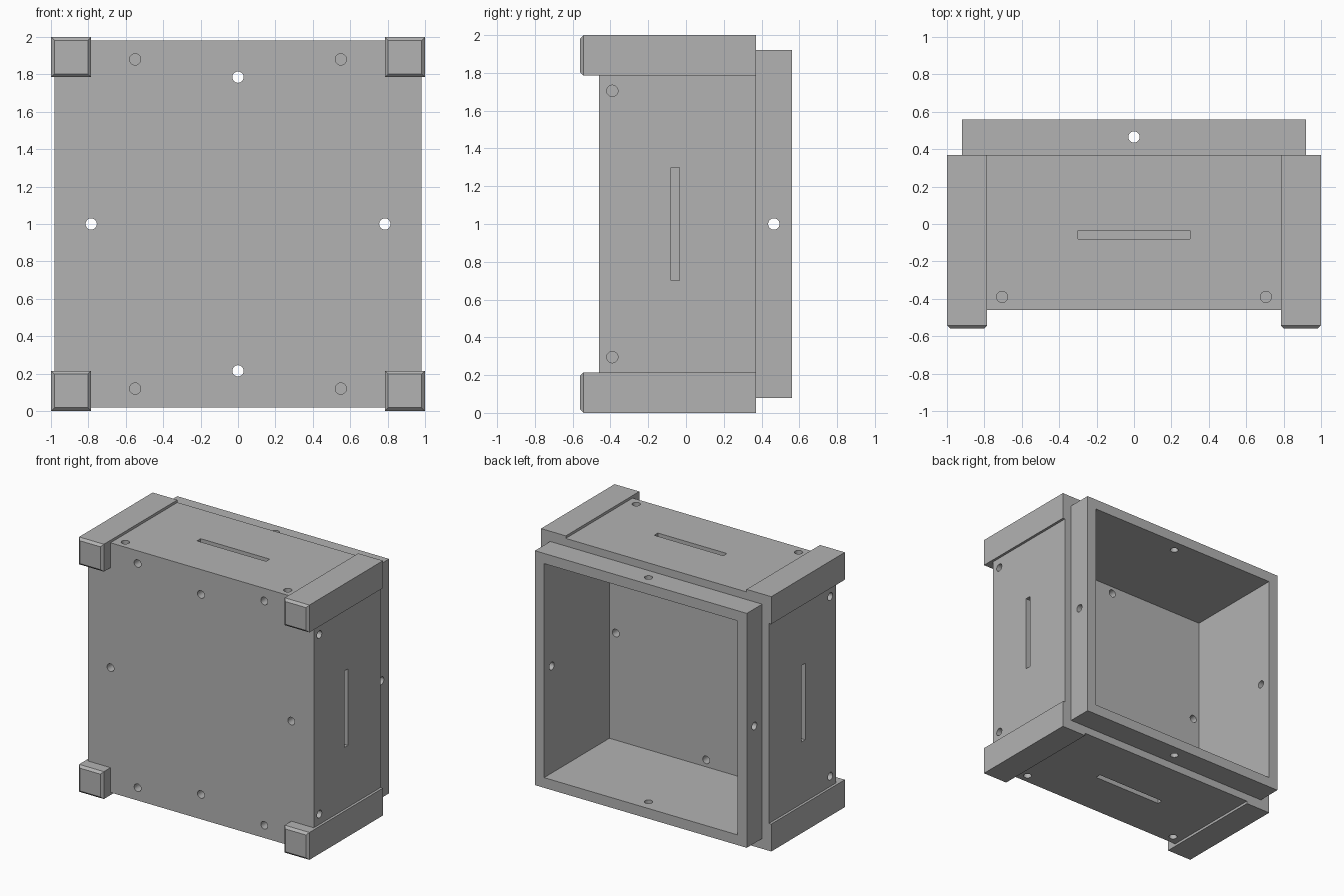
import bpy
import bmesh
from math import pi
from mathutils import Matrix, Vector

cube = bpy.data.objects.get("Cube")
if cube:
    bpy.data.objects.remove(cube, do_unlink=True)

grey = bpy.data.materials.new("plain grey")
grey.use_nodes = True
colour = (0.45, 0.45, 0.45, 1)
grey.diffuse_color = colour
grey.node_tree.nodes["Principled BSDF"].inputs["Base Color"].default_value = colour


def add_object(name, bm):
    mesh = bpy.data.meshes.new(name)
    bm.to_mesh(mesh)
    bm.free()
    mesh.materials.append(grey)
    obj = bpy.data.objects.new(name, mesh)
    bpy.context.collection.objects.link(obj)
    return obj


def add_box(bm, low, high):
    low, high = Vector(low), Vector(high)
    size = Matrix.Diagonal((*(high - low), 1))
    return bmesh.ops.create_cube(bm, size=1, matrix=Matrix.Translation((low + high) / 2) @ size)


def add_hole(bm, centre, axis, length, radius=0.03):
    turn = {"x": Matrix.Rotation(pi / 2, 4, "Y"), "y": Matrix.Rotation(pi / 2, 4, "X"),
            "z": Matrix.Identity(4)}[axis]
    bmesh.ops.create_cone(bm, cap_ends=True, segments=32, radius1=radius, radius2=radius,
                          depth=length, matrix=Matrix.Translation(centre) @ turn)


def box(name, low, high):
    bm = bmesh.new()
    add_box(bm, low, high)
    return add_object(name, bm)


def cut(obj, cutter):
    cutter.hide_render = True
    mod = obj.modifiers.new("cut", "BOOLEAN")
    mod.operation = "DIFFERENCE"
    mod.solver = "EXACT"
    mod.object = cutter
    bpy.context.view_layer.objects.active = obj
    bpy.ops.object.modifier_apply(modifier=mod.name)


# Main case and the narrower rim at its open back
case = box("case", (-0.98, -0.46, 0.02), (0.98, 0.37, 1.98))
rim = box("back_rim", (-0.92, 0.37, 0.08), (0.92, 0.56, 1.92))

# Hollow interior, open at the back
cavity = box("cavity_cutter", (-0.84, -0.25, 0.16), (0.84, 0.8, 1.84))
cut(case, cavity)
cut(rim, cavity)

# Screw holes and handle slots in the case
depth = 0.1
bm = bmesh.new()
for s in (-1, 1):
    for t in (-1, 1):
        add_hole(bm, (0.55 * s, -0.46, 1 + 0.88 * t), "y", 2 * depth)
        add_hole(bm, (0.98 * s, -0.39, 1 + 0.705 * t), "x", 2 * depth)
        add_hole(bm, (0.705 * t, -0.39, 1 + 0.98 * s), "z", 2 * depth)
    add_hole(bm, (0.785 * s, -0.36, 1), "y", 0.4)
    add_hole(bm, (0, -0.36, 1 + 0.785 * s), "y", 0.4)
    side, top = 0.98 * s, 1 + 0.98 * s
    add_box(bm, (side - 0.08, -0.08, 0.7), (side + 0.08, -0.035, 1.3))
    add_box(bm, (-0.3, -0.08, top - 0.08), (0.3, -0.035, top + 0.08))
case_holes = add_object("case_hole_cutter", bm)
cut(case, case_holes)

# Holes through the four walls of the rim
bm = bmesh.new()
for s in (-1, 1):
    add_hole(bm, (0.88 * s, 0.465, 1), "x", 0.3)
    add_hole(bm, (0, 0.465, 1 + 0.88 * s), "z", 0.3)
rim_holes = add_object("rim_hole_cutter", bm)
cut(rim, rim_holes)

# Four corner posts with chamfered front ends, notched around the case
notch = box("notch_cutter", (-0.98, -0.46, 0.02), (0.98, 0.8, 1.98))
for s, side in ((-1, "right"), (1, "left")):
    for t, level in ((-1, "lower"), (1, "upper")):
        bm = bmesh.new()
        x, z = 0.8925 * s, 1 + 0.8925 * t
        h = 0.1075
        add_box(bm, (x - h, -0.56, z - h), (x + h, 0.37, z + h))
        front = [e for e in bm.edges if all(v.co.y < -0.5 for v in e.verts)]
        bmesh.ops.bevel(bm, geom=front, offset=0.018, segments=1, affect="EDGES")
        cut(add_object(f"{level}_{side}_post", bm), notch)

for helper in (cavity, case_holes, rim_holes, notch):
    bpy.data.objects.remove(helper, do_unlink=True)
